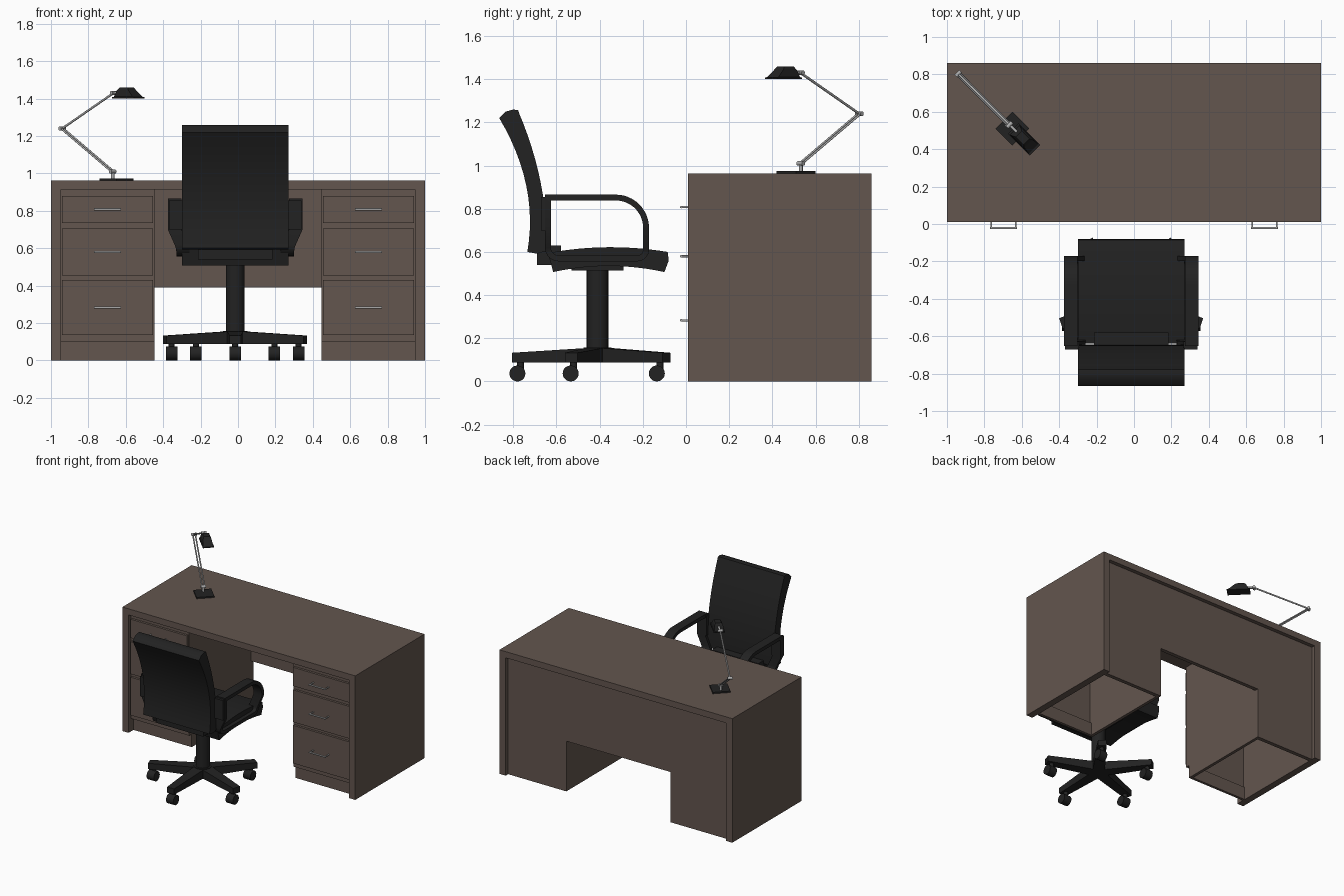
import bpy, bmesh, math
from mathutils import Vector

if "Cube" in bpy.data.objects:
    bpy.data.objects.remove(bpy.data.objects["Cube"])


def material(name, r, g, b):
    m = bpy.data.materials.new(name)
    m.diffuse_color = (r, g, b, 1)
    m.use_nodes = True
    m.node_tree.nodes["Principled BSDF"].inputs["Base Color"].default_value = m.diffuse_color
    return m


WOOD = material("brown wood", 0.125, 0.092, 0.077)
BLACK = material("black", 0.016, 0.016, 0.016)
METAL = material("grey metal", 0.42, 0.42, 0.42)


def finish(name, bm, mat, smooth=False):
    bmesh.ops.recalc_face_normals(bm, faces=bm.faces)
    me = bpy.data.meshes.new(name)
    bm.to_mesh(me)
    bm.free()
    me.materials.append(mat)
    ob = bpy.data.objects.new(name, me)
    bpy.context.collection.objects.link(ob)
    if smooth:
        bpy.ops.object.select_all(action='DESELECT')
        ob.select_set(True)
        bpy.context.view_layer.objects.active = ob
        bpy.ops.object.shade_smooth_by_angle(angle=math.radians(35))
    return ob


def prism(name, pts, a, b, axis, mat, smooth=False):
    """Extrude a profile: axis x takes (y,z) points, axis y takes (x,z), axis z takes (x,y)."""
    bm = bmesh.new()

    def put(p, t):
        return {'x': (t, p[0], p[1]), 'y': (p[0], t, p[1]), 'z': (p[0], p[1], t)}[axis]
    A = [bm.verts.new(put(p, a)) for p in pts]
    B = [bm.verts.new(put(p, b)) for p in pts]
    n = len(pts)
    for i in range(n):
        j = (i + 1) % n
        bm.faces.new((A[i], A[j], B[j], B[i]))
    bm.faces.new(A)
    bm.faces.new(B)
    return finish(name, bm, mat, smooth)


def box(name, x0, x1, y0, y1, z0, z1, mat):
    return prism(name, [(x0, y0), (x1, y0), (x1, y1), (x0, y1)], z0, z1, 'z', mat)


def rod(name, p, q, r, mat, seg=12, r2=None):
    p, q = Vector(p), Vector(q)
    d = q - p
    bm = bmesh.new()
    bmesh.ops.create_cone(bm, cap_ends=True, segments=seg, radius1=r,
                          radius2=r if r2 is None else r2, depth=d.length)
    rot = Vector((0, 0, 1)).rotation_difference(d).to_matrix()
    bmesh.ops.rotate(bm, verts=bm.verts, matrix=rot)
    bmesh.ops.translate(bm, verts=bm.verts, vec=(p + q) / 2)
    return finish(name, bm, mat, True)


def arc(cy, cz, r, a0, a1, n):
    return [(cy + r * math.cos(math.radians(a0 + (a1 - a0) * i / n)),
             cz + r * math.sin(math.radians(a0 + (a1 - a0) * i / n))) for i in range(n + 1)]


# ---- Desk ----
box("desk_top", -1, 1, 0.01, 0.86, 0.915, 0.963, WOOD)
prism("desk_back_panel", [(-0.947, 0), (-0.447, 0), (-0.447, 0.39), (0.447, 0.39), (0.447, 0),
                          (0.947, 0), (0.947, 0.915), (-0.947, 0.915)], 0.80, 0.83, 'y', WOOD)
for s, side in ((-1, "left"), (1, "right")):
    def sx(name, x0, x1, *rest):
        box(side + "_" + name, min(s * x0, s * x1), max(s * x0, s * x1), *rest)
    sx("desk_side", 0.947, 1.0, 0.01, 0.86, 0, 0.915, WOOD)
    prism(side + "_pedestal_inner_panel", [(0.04, 0.1), (0.07, 0.1), (0.07, 0), (0.80, 0),
          (0.80, 0.915), (0.04, 0.915)], s * 0.447, s * 0.47, 'x', WOOD)
    sx("pedestal_face", 0.47, 0.947, 0.04, 0.075, 0.1, 0.915, WOOD)
    sx("kick_board", 0.47, 0.947, 0.07, 0.09, 0, 0.1, WOOD)
    # drawers with bar handles
    for i, (z0, z1, hz) in enumerate(((0.135, 0.43, 0.283), (0.455, 0.705, 0.58), (0.735, 0.88, 0.808))):
        sx("drawer_%d" % i, 0.455, 0.94, 0.022, 0.045, z0, z1, WOOD)
        a, b = s * 0.632, s * 0.763
        nm = side + "_handle_%d" % i
        rod(nm + "_bar", (min(a, b) - .006, -0.022, hz), (max(a, b) + .006, -0.022, hz), 0.006, METAL)
        for x in (a, b):
            rod(nm + "_post", (x, 0.025, hz), (x, -0.022, hz), 0.005, METAL)

# ---- Lamp ----
box_pts = [(-0.74, 0.51), (-0.65, 0.42), (-0.56, 0.51), (-0.65, 0.60)]
prism("lamp_base", box_pts, 0.963, 0.974, 'z', BLACK)
low, elbow, high = Vector((-0.67, 0.532, 1.01)), Vector((-0.94, 0.803, 1.24)), Vector((-0.665, 0.53, 1.43))
rod("lamp_post", (-0.67, 0.532, 0.97), low, 0.009, METAL)
across = Vector((1, 1, 0)).normalized()
for k in (-1, 1):
    o = across * 0.009 * k
    rod("lamp_lower_arm", low + o, elbow + o, 0.005, METAL)
rod("lamp_upper_arm", elbow, high, 0.006, METAL)
for p in (low, elbow, high):
    rod("lamp_joint", p - across * 0.018, p + across * 0.018, 0.011, METAL)
rod("lamp_neck", high, (-0.61, 0.475, 1.435), 0.008, METAL)
# shade: rim plate and tapered hood
along = Vector((1, -1, 0)).normalized()
mid = Vector((-0.587, 0.452, 0))


def shade_ring(bm, z, l0, l1, w):
    return [bm.verts.new(mid + along * l + across * k + Vector((0, 0, z)))
            for l, k in ((l0, -w), (l1, -w), (l1, w), (l0, w))]


bm = bmesh.new()
rings = [shade_ring(bm, *r) for r in ((1.401, -0.082, 0.082, 0.04), (1.408, -0.082, 0.082, 0.04),
         (1.41, -0.072, 0.07, 0.036), (1.445, -0.055, 0.03, 0.03), (1.46, -0.042, 0.018, 0.022))]
for R, S in zip(rings, rings[1:]):
    for i in range(4):
        bm.faces.new((R[i], R[(i + 1) % 4], S[(i + 1) % 4], S[i]))
bm.faces.new(rings[0])
bm.faces.new(rings[-1])
finish("lamp_shade", bm, BLACK)

# ---- Chair ----
CX, CY = -0.015, -0.41
X0, X1 = CX - 0.285, CX + 0.285


def curve(points, n=12):
    """Smooth parabola through three (y,z) points."""
    (a, fa), (b, fb), (c, fc) = points
    out = []
    for i in range(n + 1):
        t = a + (c - a) * i / n
        out.append((t, fa * (t - b) * (t - c) / ((a - b) * (a - c)) + fb * (t - a) * (t - c) / ((b - a) * (b - c))
                    + fc * (t - a) * (t - b) / ((c - a) * (c - b))))
    return out


seat = curve([(-0.64, 0.595), (-0.35, 0.622), (-0.085, 0.60)]) + [(-0.08, 0.56)] \
    + curve([(-0.10, 0.507), (-0.35, 0.535), (-0.615, 0.507)])
prism("seat", seat, X0, X1, 'x', BLACK, True)
front = [(y, z) for z, y in curve([(0.605, -0.645), (0.93, -0.675), (1.24, -0.772)])]
rear = [(y, z) for z, y in curve([(1.22, -0.865), (0.93, -0.745), (0.60, -0.735)])]
prism("backrest", front + [(-0.778, 1.257), (-0.80, 1.26), (-0.835, 1.25)] + rear + [(-0.69, 0.592)],
      X0, X1, 'x', BLACK, True)
box("back_bracket", CX - 0.2, CX + 0.2, -0.69, -0.58, 0.54, 0.63, BLACK)

# armrest loops, leaning inwards towards the seat
path = arc(-0.325, 0.712, 0.14, 90, 0, 12) + arc(-0.225, 0.61, 0.04, 0, -90, 5) \
    + arc(-0.59, 0.62, 0.05, 270, 180, 5) + [(-0.64, 0.70), (-0.64, 0.852)]
for s, side in ((-1, "left"), (1, "right")):
    bm = bmesh.new()
    rows = []
    n = len(path)
    for i, (y, z) in enumerate(path):
        a, b = Vector(path[i - 1]), Vector(path[(i + 1) % n])
        p = Vector((y, z))
        d1, d2 = (p - a).normalized(), (b - p).normalized()
        t = (d1 + d2).normalized()
        nrm = Vector((-t.y, t.x)) * 0.0135 / max(0.5, t.dot(d1))
        lean = 0.045 * min(1, max(0, (0.70 - z) / 0.1))
        xo, xi = CX + s * (0.36 - lean), CX + s * (0.288 - lean)
        o, q = p + nrm, p - nrm
        rows.append([bm.verts.new(v) for v in ((xo, *o), (xi, *o), (xi, *q), (xo, *q))])
    for i in range(n):
        R, S = rows[i], rows[(i + 1) % n]
        for k in range(4):
            bm.faces.new((R[k], R[(k + 1) % 4], S[(k + 1) % 4], S[k]))
    finish(side + "_armrest", bm, BLACK, True)
    xa, xb = sorted((CX + s * 0.28, CX + s * 0.355))
    box(side + "_arm_post", xa, xb, -0.672, -0.627, 0.70, 0.855, BLACK)

# column, hub and five-legged base with casters
rod("column", (CX, CY, 0.12), (CX, CY, 0.54), 0.05, BLACK, 24)
box("seat_plate", CX - 0.12, CX + 0.12, CY - 0.12, CY + 0.12, 0.515, 0.545, BLACK)
rod("hub", (CX, CY, 0.088), (CX, CY, 0.158), 0.065, BLACK, 20)
for i in range(5):
    ang = math.radians(-90 + 72 * i)
    d, w = Vector((math.cos(ang), math.sin(ang), 0)), Vector((-math.sin(ang), math.cos(ang), 0))
    c = Vector((CX, CY, 0))
    bm = bmesh.new()
    ends = []
    for r, hw, z0, z1 in ((0.0, 0.045, 0.088, 0.158), (0.395, 0.03, 0.088, 0.133)):
        ends.append([bm.verts.new(c + d * r + w * k * hw + Vector((0, 0, z)))
                     for k, z in ((-1, z0), (1, z0), (1, z1), (-1, z1))])
    A, B = ends
    for k in range(4):
        bm.faces.new((A[k], A[(k + 1) % 4], B[(k + 1) % 4], B[k]))
    bm.faces.new(A)
    bm.faces.new(B)
    finish("base_leg_%d" % i, bm, BLACK)
    p = c + d * 0.357
    rod("caster_pin_%d" % i, p + Vector((0, 0, 0.045)), p + Vector((0, 0, 0.095)), 0.016, BLACK)
    wheel = p + Vector((0, -0.014, 0.037))
    rod("caster_wheel_%d" % i, wheel - Vector((0.031, 0, 0)), wheel + Vector((0.031, 0, 0)), 0.037, BLACK, 20)
